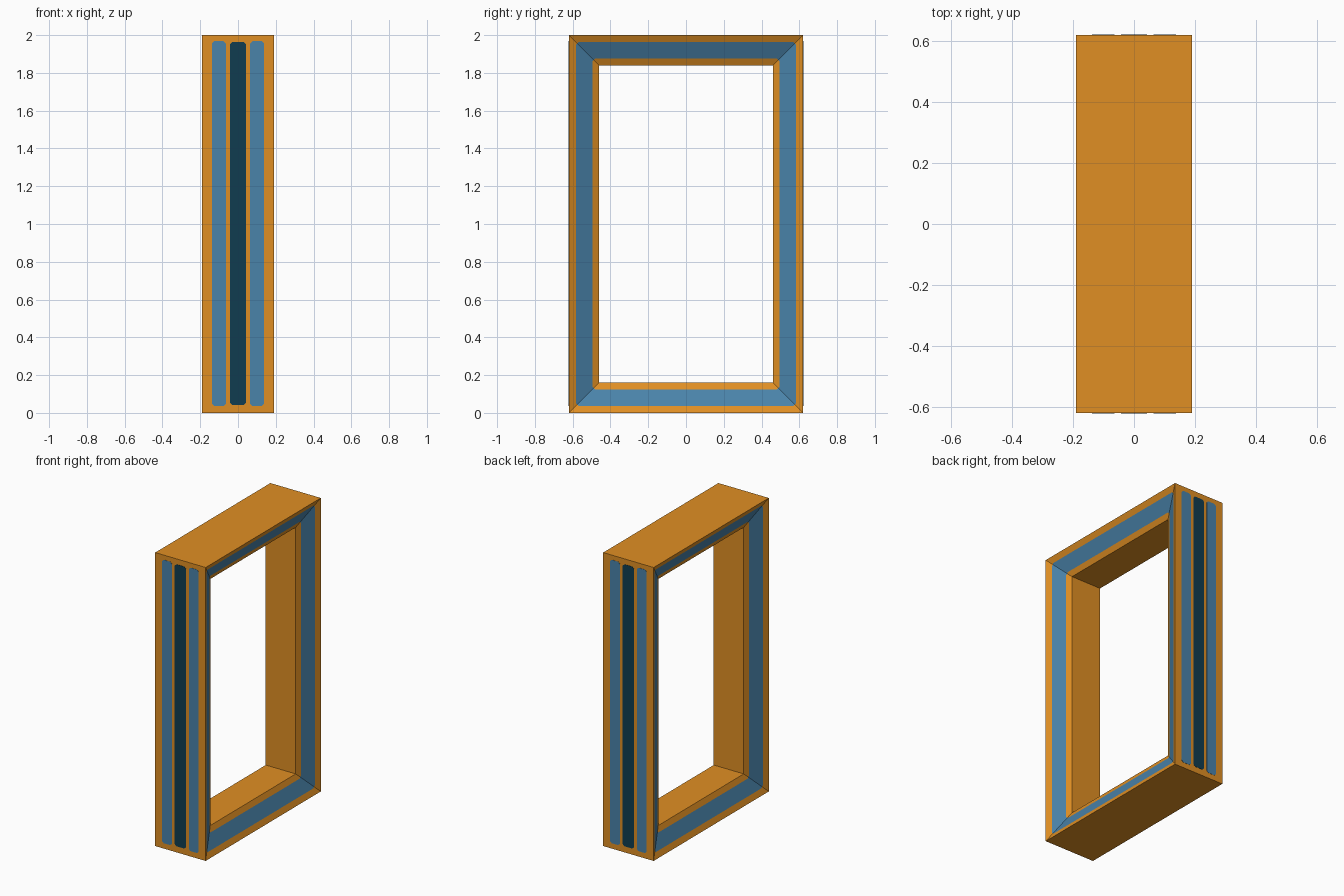
import bpy, bmesh

if "Cube" in bpy.data.objects:
    bpy.data.objects.remove(bpy.data.objects["Cube"])

W, H = 0.62, 2.0            # half width in y, full height
EDGE, INNER, BAR = 0.19, 0.113, 0.16   # half depth outside / at opening, bar width


def material(name, rgb):
    m = bpy.data.materials.new(name)
    m.diffuse_color = (*rgb, 1)
    m.use_nodes = True
    m.node_tree.nodes["Principled BSDF"].inputs["Base Color"].default_value = m.diffuse_color
    return m


orange = material("orange", (0.745, 0.275, 0.017))
blue = material("steel_blue", (0.068, 0.228, 0.402))
dark = material("dark_teal", (0.005, 0.046, 0.080))


def finish(name, bm, mats):
    bmesh.ops.remove_doubles(bm, verts=bm.verts, dist=1e-5)
    bmesh.ops.recalc_face_normals(bm, faces=bm.faces)
    me = bpy.data.meshes.new(name)
    bm.to_mesh(me)
    bm.free()
    for m in mats:
        me.materials.append(m)
    ob = bpy.data.objects.new(name, me)
    bpy.context.collection.objects.link(ob)
    return ob


def loop(bm, d, side, c=0.0):
    """Rectangle at distance d from the outline on the funnel slope, corners cut by c."""
    pts = []
    for i, (sy, sz) in enumerate([(-1, -1), (1, -1), (1, 1), (-1, 1)]):
        corner = [(d, d + c), (d + c / 2, d + c / 2), (d + c, d)]
        if i % 2:
            corner.reverse()
        for dy, dz in corner:
            x = EDGE + (INNER - EDGE) * min(dy, dz) / BAR
            pts.append(bm.verts.new((side * x, sy * (W - dy), H / 2 + sz * (H / 2 - dz))))
    return pts


# Frame: closed ring of loops, blue band on both sloped faces
bm = bmesh.new()
steps = [(0, 0), (0.037, 0.014), (0.125, 0.014), (BAR, 0)]
loops = [loop(bm, d, 1, c) for d, c in steps]
loops += [loop(bm, d, -1, c) for d, c in reversed(steps)]
n = len(loops)
for k in range(n):
    a, b = loops[k], loops[(k + 1) % n]
    for i in range(12):
        j = (i + 1) % 12
        if (a[i].co - a[j].co).length < 1e-6 and (b[i].co - b[j].co).length < 1e-6:
            continue
        f = bm.faces.new((a[i], a[j], b[j], b[i]))
        f.material_index = 1 if k in (1, 5) else 0
finish("frame", bm, [orange, blue])


def stripe(name, x0, x1, z0, z1, side, mat, c=0.012):
    """Thin plate with cut corners on the front or back edge."""
    bm = bmesh.new()
    outline = [(x0 + c, z0), (x1 - c, z0), (x1, z0 + c), (x1, z1 - c),
               (x1 - c, z1), (x0 + c, z1), (x0, z1 - c), (x0, z0 + c)]
    f = bm.faces.new([bm.verts.new((x, side * (W - 0.001), z)) for x, z in outline])
    ext = bmesh.ops.extrude_face_region(bm, geom=[f], use_keep_orig=True)
    for v in ext["geom"]:
        if isinstance(v, bmesh.types.BMVert):
            v.co.y = side * (W + 0.0015)
    finish(name, bm, [mat])


# Three vertical stripes on the front and back edges
for side, label in ((-1, "front"), (1, "back")):
    stripe(label + "_centre_stripe", -0.042, 0.042, 0.042, 1.963, side, dark)
    stripe(label + "_left_stripe", -0.138, -0.064, 0.037, 1.968, side, blue)
    stripe(label + "_right_stripe", 0.064, 0.138, 0.037, 1.968, side, blue)
